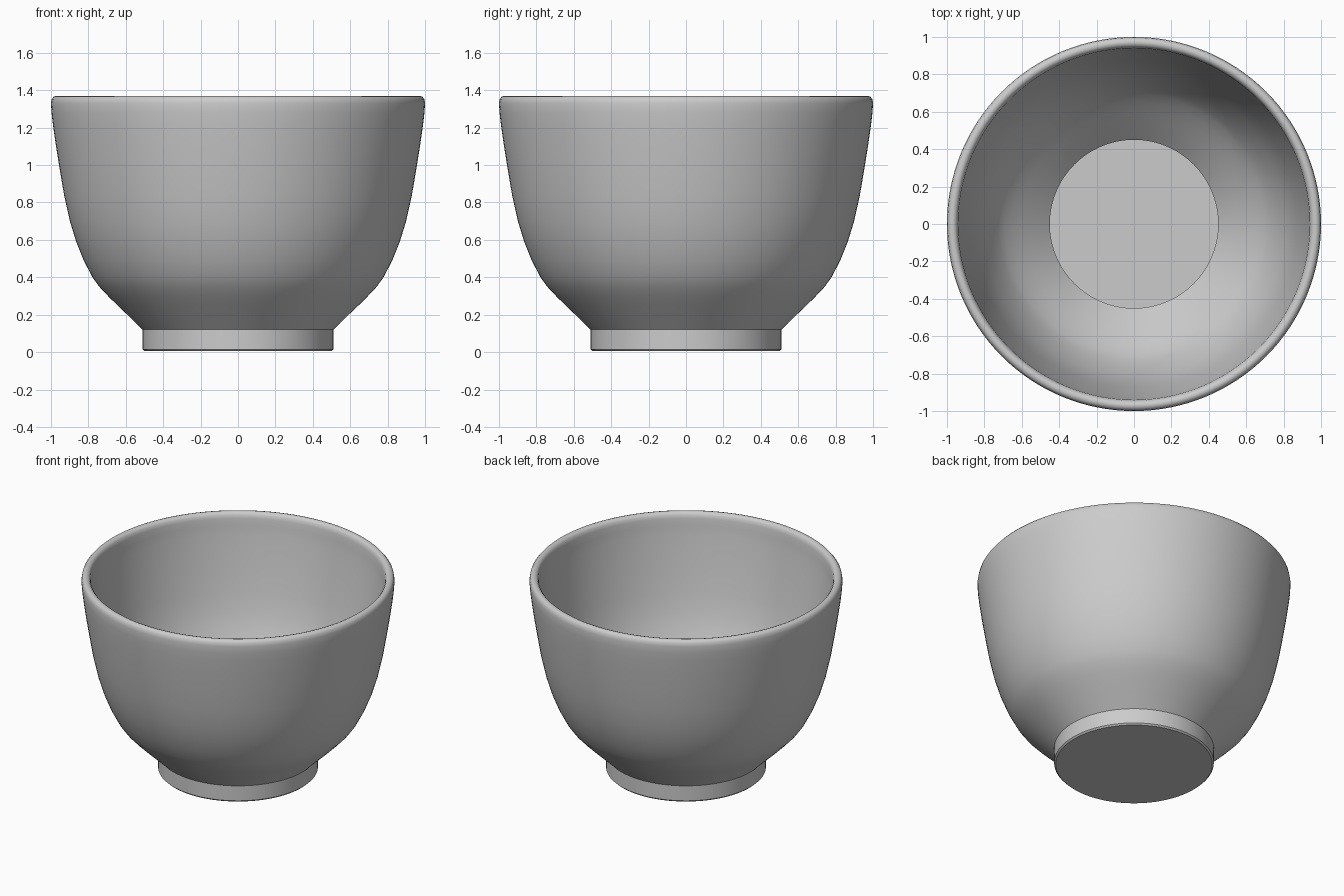
import bpy, bmesh, math

# Half cross-section (radius, height), from outside bottom centre round to inside floor centre
profile = [
    # underside and foot
    (0, 0.005), (0.50, 0.005), (0.51, 0.015), (0.51, 0.12),
    # outer wall
    (0.592, 0.20), (0.645, 0.25), (0.695, 0.30), (0.742, 0.35), (0.778, 0.40),
    (0.825, 0.49), (0.865, 0.59), (0.899, 0.70), (0.930, 0.84), (0.957, 1.00),
    (0.976, 1.12), (0.990, 1.22), (0.997, 1.28), (1.0, 1.33),
    # rounded rim
    (0.996, 1.353), (0.985, 1.366), (0.97, 1.37), (0.955, 1.365), (0.945, 1.352), (0.94, 1.33),
    # inner wall
    (0.937, 1.28), (0.930, 1.22), (0.916, 1.12), (0.897, 1.00), (0.870, 0.84),
    (0.841, 0.71), (0.808, 0.61), (0.770, 0.52), (0.727, 0.435), (0.695, 0.39),
    (0.653, 0.343), (0.603, 0.293), (0.55, 0.243), (0.45, 0.145),
    # recessed floor
    (0.45, 0.065), (0, 0.065),
]

# Revolve the section around z
bm = bmesh.new()
verts = [bm.verts.new((r, 0, z)) for r, z in profile]
edges = [bm.edges.new(pair) for pair in zip(verts, verts[1:])]
bmesh.ops.spin(bm, geom=verts + edges, cent=(0, 0, 0), axis=(0, 0, 1),
               angle=2 * math.pi, steps=128)
bmesh.ops.remove_doubles(bm, verts=bm.verts, dist=1e-4)
bmesh.ops.recalc_face_normals(bm, faces=bm.faces)

mesh = bpy.data.meshes.new("bowl")
bm.to_mesh(mesh)
bm.free()
bowl = bpy.data.objects.new("bowl", mesh)
bpy.context.collection.objects.link(bowl)

# Smooth wall and rim, crisp foot and floor edges
bpy.context.view_layer.objects.active = bowl
bowl.select_set(True)
bpy.ops.object.shade_smooth_by_angle(angle=math.radians(40))
